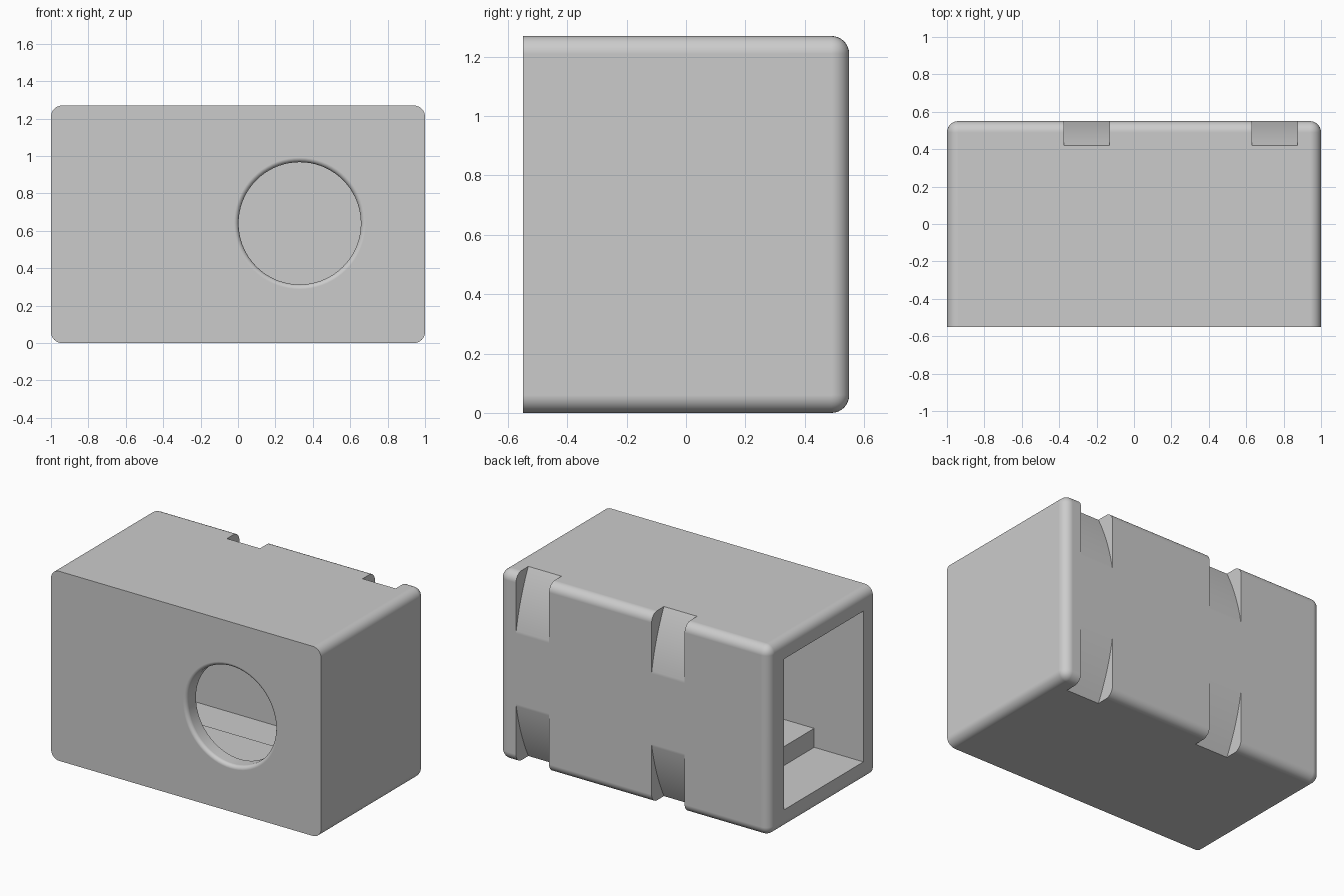
import bpy, bmesh, math
from mathutils import Vector

default = bpy.data.objects.get("Cube")
if default:
    bpy.data.objects.remove(default, do_unlink=True)

grey = bpy.data.materials.new("light_grey")
grey.use_nodes = True
colour = (0.6, 0.6, 0.6, 1)
grey.diffuse_color = colour
grey.node_tree.nodes["Principled BSDF"].inputs["Base Color"].default_value = colour

HEIGHT = 1.27
FRONT, BACK = -0.55, 0.55
MID = HEIGHT / 2


def make(name, bm):
    bmesh.ops.recalc_face_normals(bm, faces=bm.faces)
    mesh = bpy.data.meshes.new(name)
    bm.to_mesh(mesh)
    bm.free()
    mesh.materials.append(grey)
    obj = bpy.data.objects.new(name, mesh)
    bpy.context.collection.objects.link(obj)
    return obj


def box(low, high):
    bm = bmesh.new()
    bmesh.ops.create_cube(bm, size=1)
    low, high = Vector(low), Vector(high)
    for v in bm.verts:
        v.co = (low + high) / 2 + v.co * (high - low)
    return bm


def activate(obj):
    bpy.ops.object.select_all(action='DESELECT')
    obj.select_set(True)
    bpy.context.view_layer.objects.active = obj


def cut(obj, cutter):
    cutter.hide_render = True
    mod = obj.modifiers.new("cut", 'BOOLEAN')
    mod.operation = 'DIFFERENCE'
    mod.solver = 'EXACT'
    mod.object = cutter
    activate(obj)
    bpy.ops.object.modifier_apply(modifier=mod.name)
    bpy.data.objects.remove(cutter, do_unlink=True)


# Housing: every edge rounded except those around the front face
bm = box((-1, FRONT, 0), (1, BACK, HEIGHT))
rounded = [e for e in bm.edges if max(v.co.y for v in e.verts) > 0]
bmesh.ops.bevel(bm, geom=rounded, offset=0.06, segments=8, profile=0.5,
                affect='EDGES', clamp_overlap=True)
housing = make("housing", bm)

# Cavity open on one end
cut(housing, make("cavity_cutter",
                  box((-1.2, -0.45, 0.13), (0.9, 0.39, HEIGHT - 0.13))))

# Round window with a softened rim, turned around the y axis
radius, fillet = 0.327, 0.025
profile = [(0, -0.7), (radius + fillet, -0.7)]
for i in range(7):
    a = math.pi / 2 * (1 - i / 6)
    profile.append((radius + fillet * (1 - math.cos(a)),
                    FRONT + fillet * (1 - math.sin(a))))
profile += [(radius, -0.3), (0, -0.3)]
centre = Vector((0.33, 0, 0.64))
bm = bmesh.new()
verts = [bm.verts.new(centre + Vector((r, y, 0))) for r, y in profile]
edges = [bm.edges.new(pair) for pair in zip(verts, verts[1:])]
bmesh.ops.spin(bm, geom=verts + edges, cent=centre, axis=(0, 1, 0),
               angle=math.tau, steps=72, use_duplicate=False)
bmesh.ops.remove_doubles(bm, verts=bm.verts, dist=0.0001)
cut(housing, make("window_cutter", bm))

# Two curved strap channels across the back corners
arc_centre, arc_radius = -0.84, 1.41
for left in (-0.375, 0.63):
    bm = bmesh.new()
    outline = [(0.9, -0.2), (0.9, HEIGHT + 0.2)]
    for i in range(41):
        a = 0.6 - 1.2 * i / 40
        outline.append((arc_centre + arc_radius * math.cos(a),
                        MID + arc_radius * math.sin(a)))
    face = bm.faces.new([bm.verts.new((left, y, z)) for y, z in outline])
    side = bmesh.ops.extrude_face_region(bm, geom=[face])
    moved = [g for g in side["geom"] if isinstance(g, bmesh.types.BMVert)]
    bmesh.ops.translate(bm, verts=moved, vec=(0.245, 0, 0))
    cut(housing, make("strap_cutter", bm))

# Low ledge on the cavity floor behind the front wall
ledge = make("inner_ledge", box((-0.635, -0.455, 0.125), (0.905, -0.08, 0.257)))

activate(housing)
bpy.ops.object.shade_smooth_by_angle(angle=math.radians(25))
weighted = housing.modifiers.new("clean_shading", 'WEIGHTED_NORMAL')
weighted.keep_sharp = True
